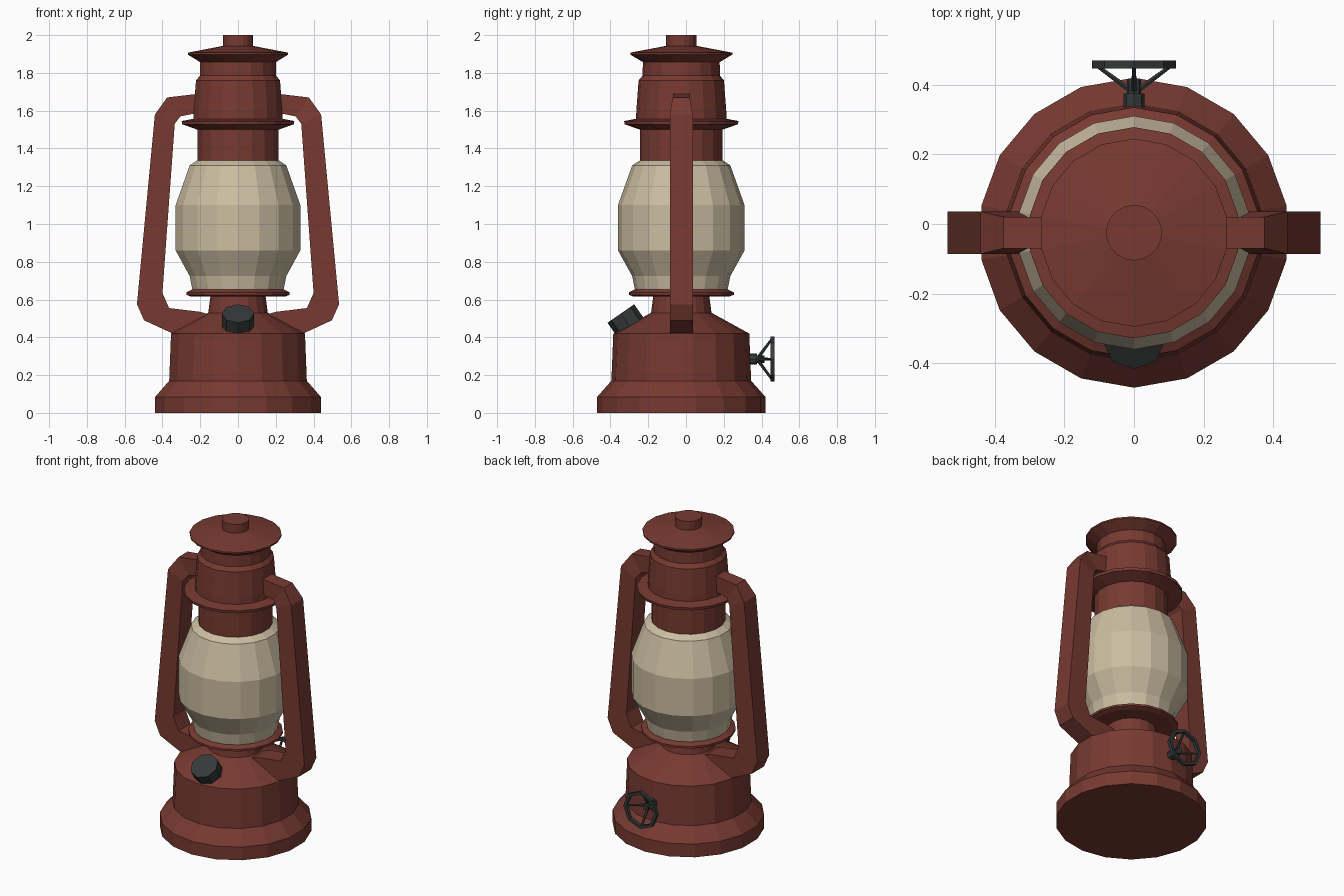
import bpy, bmesh, math
from mathutils import Vector, Matrix

if "Cube" in bpy.data.objects:
    bpy.data.objects.remove(bpy.data.objects["Cube"])

CY = -0.025   # lantern axis sits slightly forward
SIDES = 18


def material(name, rgb):
    m = bpy.data.materials.new(name)
    m.diffuse_color = (*rgb, 1)
    m.use_nodes = True
    m.node_tree.nodes["Principled BSDF"].inputs["Base Color"].default_value = m.diffuse_color
    return m


RED = material("rust red paint", (0.185, 0.042, 0.031))
GLASS = material("cream glass", (0.60, 0.51, 0.36))
DARK = material("dark iron", (0.036, 0.041, 0.041))


def finish(name, bm, mat):
    bmesh.ops.recalc_face_normals(bm, faces=bm.faces)
    me = bpy.data.meshes.new(name)
    bm.to_mesh(me)
    bm.free()
    me.materials.append(mat)
    ob = bpy.data.objects.new(name, me)
    bpy.context.collection.objects.link(ob)
    return ob


def skin(bm, rings, closed=False):
    """Join rings of points with quads; cap the ends unless closed."""
    vr = [[bm.verts.new(p) for p in r] for r in rings]
    n = len(vr[0])
    pairs = list(zip(vr, vr[1:])) + ([(vr[-1], vr[0])] if closed else [])
    for a, b in pairs:
        for i in range(n):
            j = (i + 1) % n
            bm.faces.new((a[i], a[j], b[j], b[i]))
    if not closed:
        bm.faces.new(vr[0])
        bm.faces.new(vr[-1])


def lathe(name, profile, mat):
    bm = bmesh.new()
    angs = [math.pi / 2 + math.tau * i / SIDES for i in range(SIDES)]
    skin(bm, [[(r * math.cos(a), CY + r * math.sin(a), z) for a in angs]
              for r, z in profile])
    return finish(name, bm, mat)


def rod(bm, a, b, r1, r2, sides=8, spin=0.0):
    """Tapered cylinder between two points."""
    a, b = Vector(a), Vector(b)
    d = b - a
    rot = d.to_track_quat('Z', 'Y').to_matrix().to_4x4()
    m = Matrix.Translation((a + b) / 2) @ rot @ Matrix.Rotation(spin, 4, 'Z')
    bmesh.ops.create_cone(bm, cap_ends=True, segments=sides, radius1=r1,
                          radius2=r2, depth=d.length, matrix=m)


# Turned body parts (radius, height)
lathe("fuel_tank", [(0.445, 0), (0.445, 0.085), (0.37, 0.17), (0.36, 0.42),
                    (0.16, 0.53), (0.148, 0.62)], RED)
lathe("burner_plate", [(0.25, 0.615), (0.278, 0.625), (0.278, 0.638),
                       (0.25, 0.652)], RED)
lathe("glass_globe", [(0.243, 0.645), (0.247, 0.66), (0.26, 0.725),
                      (0.335, 0.86), (0.335, 1.10), (0.26, 1.31),
                      (0.222, 1.335)], GLASS)
lathe("chimney_collar", [(0.218, 1.30), (0.218, 1.51)], RED)
lathe("chimney_flange", [(0.22, 1.50), (0.30, 1.528), (0.303, 1.545),
                         (0.24, 1.557)], RED)
lathe("chimney", [(0.24, 1.54), (0.238, 1.60), (0.226, 1.76), (0.205, 1.785),
                  (0.203, 1.87)], RED)
lathe("chimney_cap", [(0.2, 1.855), (0.27, 1.897), (0.27, 1.907),
                      (0.08, 1.943), (0.08, 2.0)], RED)

# Side frame tubes: outer x, z, inner x, z, half width
STATIONS = [(0.18, 1.693, 0.18, 1.595, 0.045),
            (0.375, 1.67, 0.305, 1.57, 0.045),
            (0.44, 1.58, 0.335, 1.53, 0.061),
            (0.535, 0.575, 0.40, 0.635, 0.061),
            (0.497, 0.49, 0.365, 0.555, 0.061),
            (0.345, 0.42, 0.20, 0.535, 0.061),
            (0.26, 0.38, 0.15, 0.52, 0.061)]
for side, label in ((-1, "left"), (1, "right")):
    bm = bmesh.new()
    skin(bm, [[(side * ox, CY - w, oz), (side * ox, CY + w, oz),
               (side * ix, CY + w, iz), (side * ix, CY - w, iz)]
              for ox, oz, ix, iz, w in STATIONS])
    finish(label + "_frame_tube", bm, RED)

# Filler cap on the sloping front
bm = bmesh.new()
rod(bm, (0, -0.275, 0.425), (0, -0.345, 0.526), 0.086, 0.086)
finish("filler_cap", bm, DARK)

# Wick wheel on the back: shaft, octagonal rim and four spokes
WZ, WY = 0.285, 0.457
bm = bmesh.new()
rod(bm, (0, 0.31, WZ), (0, 0.375, WZ), 0.03, 0.03)
rod(bm, (0, 0.37, WZ), (0, 0.415, WZ), 0.02, 0.02)
section = [(0.101, -0.01), (0.12, -0.01), (0.12, 0.012), (0.101, 0.012)]
rim = []
for i in range(8):
    a = math.tau * i / 8
    rim.append([(r * math.cos(a), WY + dy, WZ + r * math.sin(a))
                for r, dy in section])
skin(bm, rim, closed=True)
for i in range(4):
    a = math.tau * i / 4
    c, s = math.cos(a), math.sin(a)
    rod(bm, (0.012 * c, 0.385, WZ + 0.012 * s),
        (0.11 * c, WY, WZ + 0.11 * s), 0.009, 0.006, 6)
finish("wick_wheel", bm, DARK)
